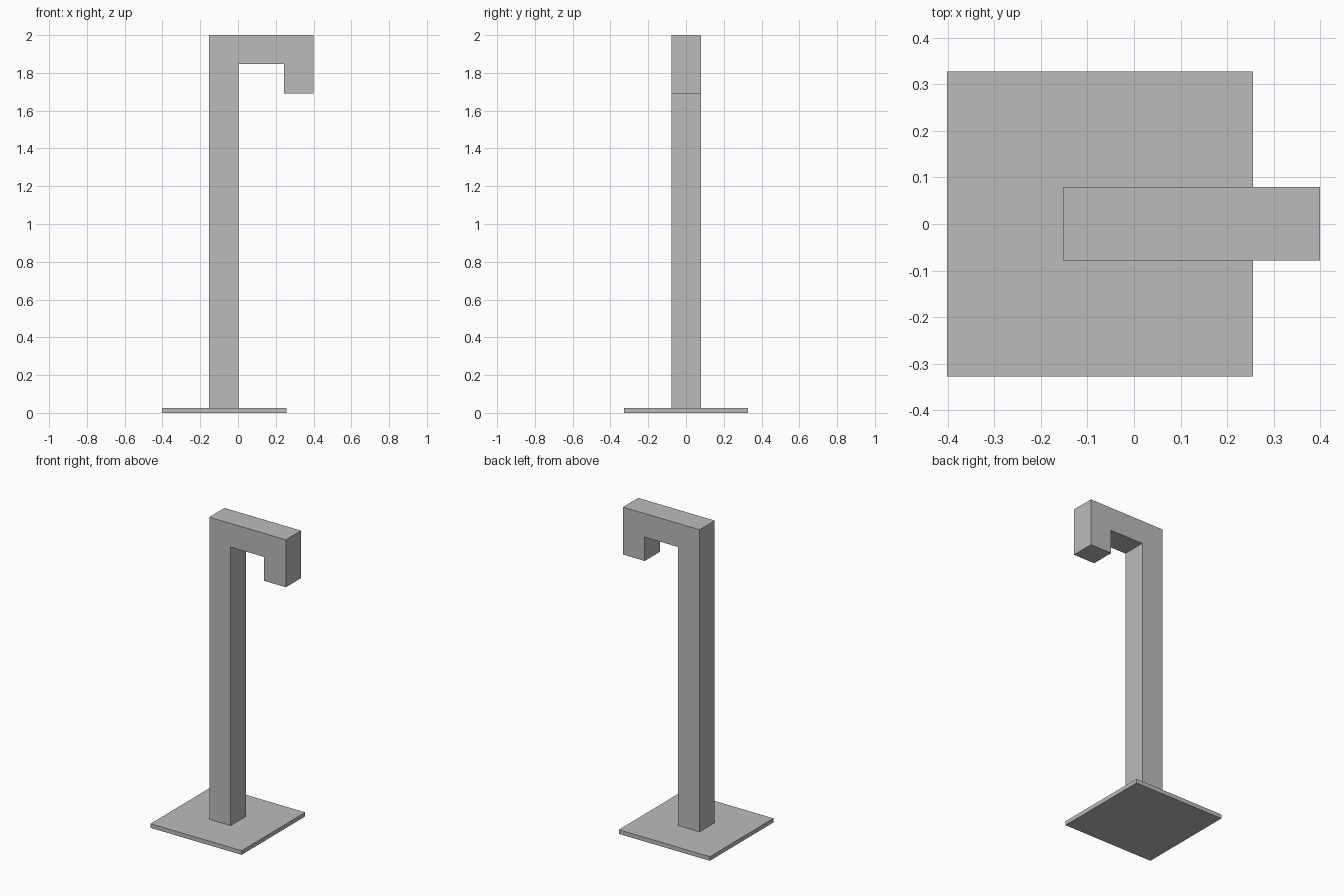
import bpy
import bmesh

cube = bpy.data.objects.get("Cube")
if cube:
    bpy.data.objects.remove(cube, do_unlink=True)

# One plain grey for the whole stand
grey = bpy.data.materials.new("plain grey")
grey.use_nodes = True
COLOUR = (0.5, 0.5, 0.5, 1)
grey.diffuse_color = COLOUR
grey.node_tree.nodes["Principled BSDF"].inputs["Base Color"].default_value = COLOUR


def extruded(name, outline, y0, y1):
    """Extrude an x-z outline from y0 to y1 into a flat-faced solid."""
    bm = bmesh.new()
    face = bm.faces.new([bm.verts.new((x, y0, z)) for x, z in outline])
    result = bmesh.ops.extrude_face_region(bm, geom=[face])
    verts = [v for v in result["geom"] if isinstance(v, bmesh.types.BMVert)]
    bmesh.ops.translate(bm, verts=verts, vec=(0, y1 - y0, 0))
    bmesh.ops.recalc_face_normals(bm, faces=bm.faces)
    mesh = bpy.data.meshes.new(name)
    bm.to_mesh(mesh)
    bm.free()
    mesh.materials.append(grey)
    obj = bpy.data.objects.new(name, mesh)
    bpy.context.collection.objects.link(obj)
    return obj


# Thin square foot
left, right, thick = -0.402, 0.256, 0.027
extruded("base_plate", [(left, 0), (right, 0), (right, thick), (left, thick)],
         -0.328, 0.328)

# Square post, top arm and short downward hook as one profile
back, inner, tip_in, tip = -0.153, 0.002, 0.243, 0.4
arm_low, hook_low, top = 1.846, 1.69, 2.0
extruded("hooked_post",
         [(back, thick), (inner, thick), (inner, arm_low), (tip_in, arm_low),
          (tip_in, hook_low), (tip, hook_low), (tip, top), (back, top)],
         -0.078, 0.079)
